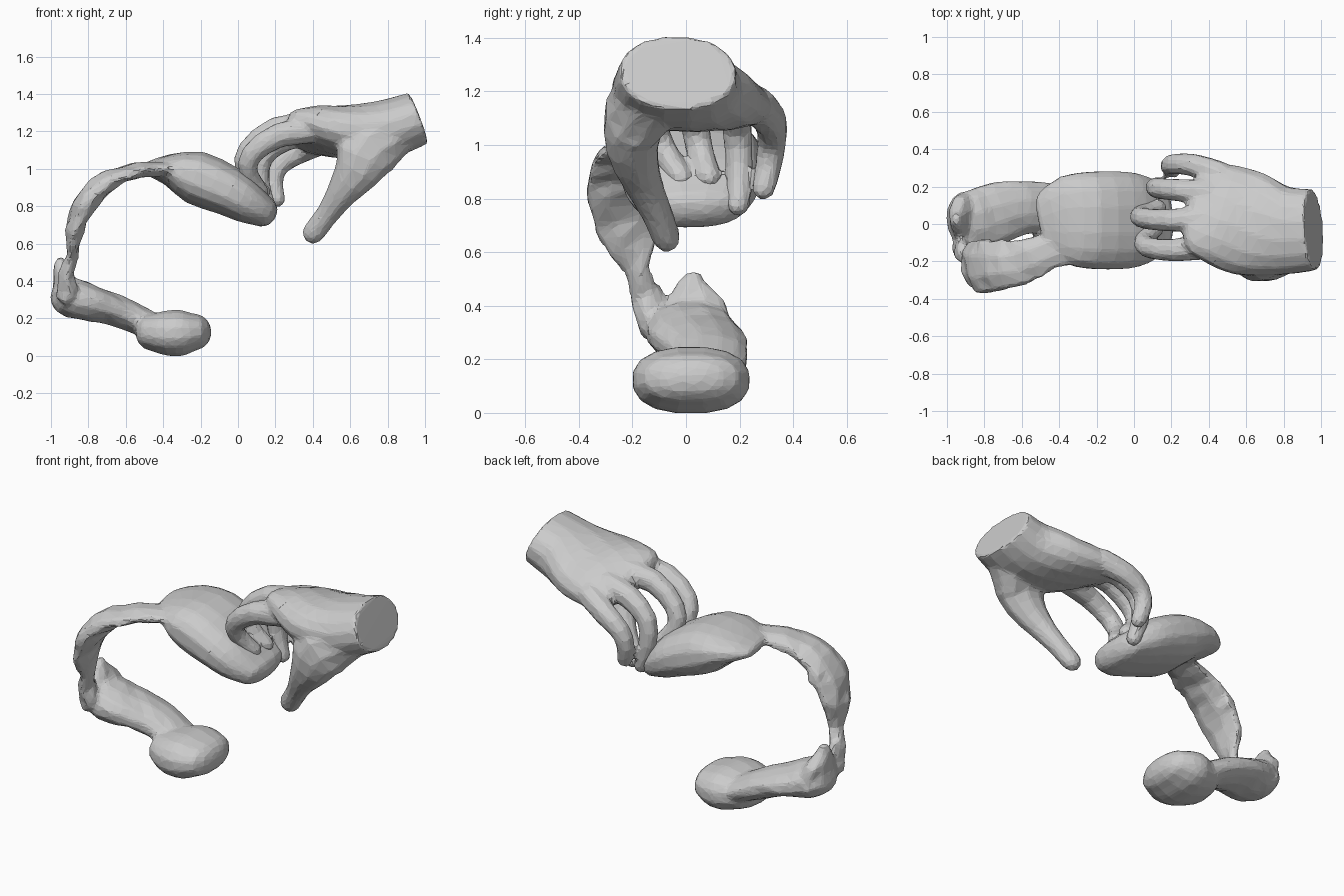
import bpy, bmesh, math, random
from mathutils import Vector

if "Cube" in bpy.data.objects:
    bpy.data.objects.remove(bpy.data.objects["Cube"])
random.seed(4)


def smooth_path(st, sub):
    """Catmull-Rom resampling of stations (x, y, z, half width, half thickness, roll)."""
    st = [tuple(s) + (0,) * (6 - len(s)) for s in st]
    out = []
    for i in range(len(st) - 1):
        p0, p1, p2, p3 = st[max(i - 1, 0)], st[i], st[i + 1], st[min(i + 2, len(st) - 1)]
        for k in range(sub):
            t = k / sub
            out.append([0.5 * (2 * b + (c - a) * t + (2 * a - 5 * b + 4 * c - d) * t * t
                               + (3 * b - a - 3 * c + d) * t ** 3)
                        for a, b, c, d in zip(p0, p1, p2, p3)])
    return out + [list(st[-1])]


def loft(bm, stations, sides=10, sub=2, power=1.0, round_start=True, rough=0.0):
    """Skin elliptical rings along a path, with rounded ends (the start may be cut flat)."""
    path = smooth_path(stations, sub)
    n = len(path)
    rings = []
    for i, s in enumerate(path):
        t = (Vector(path[min(i + 1, n - 1)][:3]) - Vector(path[max(i - 1, 0)][:3])).normalized()
        y = Vector((0, 1, 0))
        side = (y - t * y.dot(t)).normalized()
        rings.append((Vector(s[:3]), t, side, t.cross(side), s[3], s[4], math.radians(s[5])))

    def dome(r, sign):
        c, t, u, v, a, b, roll = r
        return [(c + t * sign * b * e, t, u, v, a * k, b * k, roll)
                for e, k in ((0.5, 0.86), (0.82, 0.58), (0.97, 0.22))]
    if round_start:
        rings = dome(rings[0], -1)[::-1] + rings
    rings += dome(rings[-1], 1)
    loops = []
    for c, t, u, v, a, b, roll in rings:
        loop = []
        for k in range(sides):
            g = 2 * math.pi * (k + 0.5) / sides
            ca, sa = math.cos(g), math.sin(g)
            p = a * math.copysign(abs(ca) ** power, ca)
            q = b * math.copysign(abs(sa) ** power, sa)
            p, q = (p * math.cos(roll) - q * math.sin(roll), p * math.sin(roll) + q * math.cos(roll))
            j = Vector([random.uniform(-rough, rough) for _ in range(3)])
            loop.append(bm.verts.new(c + u * p + v * q + j))
        loops.append(loop)
    for A, B in zip(loops, loops[1:]):
        for k in range(sides):
            m = (k + 1) % sides
            bm.faces.new((A[k], A[m], B[m], B[k]))
    bm.faces.new(loops[0])
    bm.faces.new(loops[-1])


def fused(name, bm, passes, ratio):
    """Fuse overlapping lofts into one skin, then reduce it to coarse flat facets."""
    bmesh.ops.recalc_face_normals(bm, faces=bm.faces)
    me = bpy.data.meshes.new(name)
    bm.to_mesh(me)
    bm.free()
    ob = bpy.data.objects.new(name, me)
    bpy.context.collection.objects.link(ob)
    m = ob.modifiers.new("fuse", 'REMESH')
    m.mode, m.voxel_size = 'VOXEL', 0.014
    m = ob.modifiers.new("relax", 'SMOOTH')
    m.factor, m.iterations = 0.5, passes
    m = ob.modifiers.new("facet", 'DECIMATE')
    m.ratio = ratio
    return ob


hand = bmesh.new()
# Wrist and palm, cut flat at the wrist
loft(hand, [(0.962, -0.03, 1.27, .22, .147), (0.8, -0.035, 1.215, .24, .158),
            (0.62, 0.0, 1.195, .285, .145, 6), (0.46, 0.055, 1.2, .28, .12, 14),
            (0.36, 0.08, 1.2, .26, .085, 20)],
     sides=16, sub=3, power=0.92, round_start=False)

# Thumb with the fleshy base
loft(hand, [(0.84, -0.12, 1.19, .13, .13), (0.7, -0.19, 1.11, .12, .175), (0.64, -0.2, 0.99, .1, .13),
            (0.555, -0.165, 0.87, .075, .085), (0.48, -0.115, 0.76, .06, .063),
            (0.405, -0.075, 0.66, .054, .062)], sides=10)

# Four curled fingers
fingers = [
    [(0.44, -0.11, 1.21), (0.22, -0.14, 1.18), (0.075, -0.125, 1.08), (0.055, -0.085, 0.98), (0.12, -0.02, 0.88)],
    [(0.42, 0.03, 1.24), (0.2, 0.02, 1.21), (0.055, 0.03, 1.1), (0.035, 0.05, 0.99), (0.13, 0.085, 0.88)],
    [(0.42, 0.16, 1.2), (0.25, 0.18, 1.16), (0.13, 0.19, 1.06), (0.12, 0.2, 0.92), (0.165, 0.195, 0.78)],
    [(0.46, 0.26, 1.15), (0.32, 0.315, 1.09), (0.22, 0.32, 1.02), (0.19, 0.31, 0.93), (0.21, 0.29, 0.84)]]
for pts in fingers:
    widths = [(.078, .075), (.064, .07), (.058, .06), (.053, .053), (.046, .046)]
    loft(hand, [p + w for p, w in zip(pts, widths)], sides=8)
fused("hand", hand, 4, 0.12)

body = bmesh.new()
# Upper pillow-like end held by the fingers
loft(body, [(-0.47, 0.0, 1.0, .17, .038), (-0.37, 0.02, 0.995, .238, .085), (-0.23, 0.02, 0.955, .263, .145),
            (-0.05, 0.02, 0.88, .263, .134), (0.05, 0.025, 0.82, .24, .115),
            (0.12, 0.03, 0.78, .205, .09)], sides=16, power=0.8)

# Thin torn ribbon curving down the side
loft(body, [(-0.32, -0.1, 1.0, .12, .045), (-0.47, -0.15, 0.995, .11, .038), (-0.62, -0.205, 0.965, .13, .05),
            (-0.75, -0.225, 0.895, .15, .065), (-0.83, -0.225, 0.79, .155, .065),
            (-0.87, -0.205, 0.67, .125, .048), (-0.89, -0.185, 0.54, .055, .035),
            (-0.92, -0.15, 0.44, .06, .04), (-0.91, -0.1, 0.33, .085, .06)], sides=8, rough=0.012)

# Lower strand, its torn peak and the rounded end resting on the ground
loft(body, [(-0.89, 0.01, 0.31, .168, .11), (-0.82, 0.025, 0.29, .178, .105), (-0.72, 0.06, 0.265, .17, .088),
            (-0.58, 0.09, 0.215, .145, .083), (-0.45, 0.08, 0.15, .14, .08)],
     sides=12, rough=0.006)
loft(body, [(-0.9, 0.02, 0.31, .165, .1), (-0.93, 0.03, 0.41, .12, .065), (-0.95, 0.02, 0.5, .045, .03)],
     sides=8, rough=0.008)
loft(body, [(-0.44, 0.03, 0.125, .19, .105), (-0.37, 0.02, 0.122, .218, .123),
            (-0.3, 0.02, 0.123, .22, .124), (-0.245, 0.02, 0.127, .203, .104)], sides=16, power=0.85)
fused("stretched_body", body, 3, 0.12)
